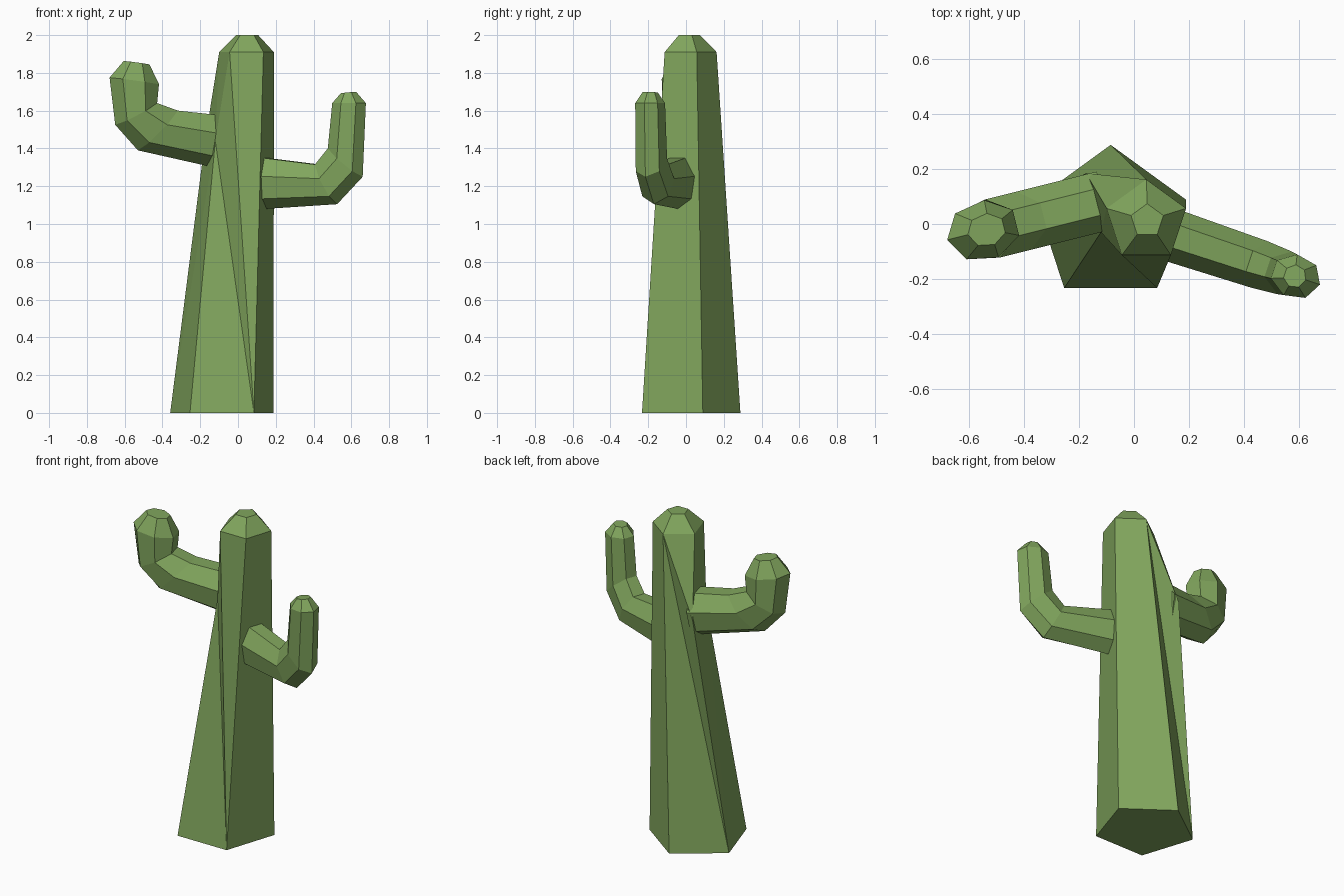
import bpy
import bmesh
from math import cos, sin, pi, hypot

old = bpy.data.objects.get("Cube")
if old:
    bpy.data.objects.remove(old, do_unlink=True)

green = bpy.data.materials.new("cactus green")
green.use_nodes = True
green.diffuse_color = (0.22, 0.38, 0.11, 1)
green.node_tree.nodes["Principled BSDF"].inputs["Base Color"].default_value = (0.22, 0.38, 0.11, 1)


def finish(name, bm):
    """Turn a bmesh into a flat-shaded green object."""
    bmesh.ops.recalc_face_normals(bm, faces=bm.faces)
    mesh = bpy.data.meshes.new(name)
    bm.to_mesh(mesh)
    bm.free()
    mesh.materials.append(green)
    obj = bpy.data.objects.new(name, mesh)
    bpy.context.collection.objects.link(obj)
    return obj


def bridge(bm, low, high):
    n = len(low)
    for i in range(n):
        j = (i + 1) % n
        bm.faces.new((low[i], low[j], high[j], high[i]))


# Trunk: leaning five-sided taper with a bevelled crown
def pentagon(bm, cx, cy, r, z):
    angles = [1.3 * pi + k * 0.4 * pi for k in range(5)]
    return [bm.verts.new((cx + r * cos(a), cy + r * sin(a), z)) for a in angles]


bm = bmesh.new()
base = pentagon(bm, -0.085, 0, 0.288, 0)
rim = pentagon(bm, 0.045, 0.01, 0.152, 1.91)
crown = pentagon(bm, 0.048, 0.012, 0.062, 2.0)
bridge(bm, rim, crown)
bm.faces.new(crown)
bm.faces.new(base[::-1])
a, b, c, d, e = base
ta, tb, tc, td, te = rim
# Pinched points where the trunk meets the upper arm
front = bm.verts.new((-0.12, -0.03, 1.44))
back = bm.verts.new((-0.175, 0.185, 1.44))
for face in ((b, c, tc, tb), (c, d, td, tc),
             (d, e, td), (td, e, back), (td, back, te),
             (a, b, front), (front, b, ta), (b, tb, ta),
             (te, back, front), (te, front, ta),
             (e, a, front), (e, front, back)):
    bm.faces.new(face)
finish("trunk", bm)


# Arms: seven-sided bent tubes; each ring is outer x, z, inner x, z, half width
def arm(name, rings, slope, x0, y0):
    bm = bmesh.new()
    length = hypot(1, slope)
    side = (-slope / length, 1 / length)
    loops = []
    for ox, oz, ix, iz, w in rings:
        ux, uz = (ox - ix) / 1.9, (oz - iz) / 1.9
        cx, cz = ox - ux, oz - uz
        loop = []
        for k in range(7):
            t = 2 * pi * k / 7
            x = cx + ux * cos(t)
            y = y0 + slope * (x - x0) + side[1] * w * sin(t)
            loop.append(bm.verts.new((x + side[0] * w * sin(t), y, cz + uz * cos(t))))
        loops.append(loop)
    for low, high in zip(loops, loops[1:]):
        bridge(bm, low, high)
    bm.faces.new(loops[0])
    bm.faces.new(loops[-1])
    return finish(name, bm)


arm("upper_right_arm", [
    (-0.13, 1.30, -0.10, 1.575, 0.112),
    (-0.53, 1.39, -0.33, 1.60, 0.112),
    (-0.65, 1.525, -0.44, 1.64, 0.112),
    (-0.68, 1.775, -0.43, 1.74, 0.11),
    (-0.605, 1.863, -0.475, 1.845, 0.06)], 0.25, -0.55, -0.025)

arm("lower_left_arm", [
    (0.07, 1.075, 0.10, 1.355, 0.1),
    (0.525, 1.105, 0.42, 1.315, 0.092),
    (0.66, 1.25, 0.487, 1.40, 0.084),
    (0.677, 1.64, 0.51, 1.64, 0.08),
    (0.625, 1.70, 0.55, 1.692, 0.042)], -0.333, 0.585, -0.19)
